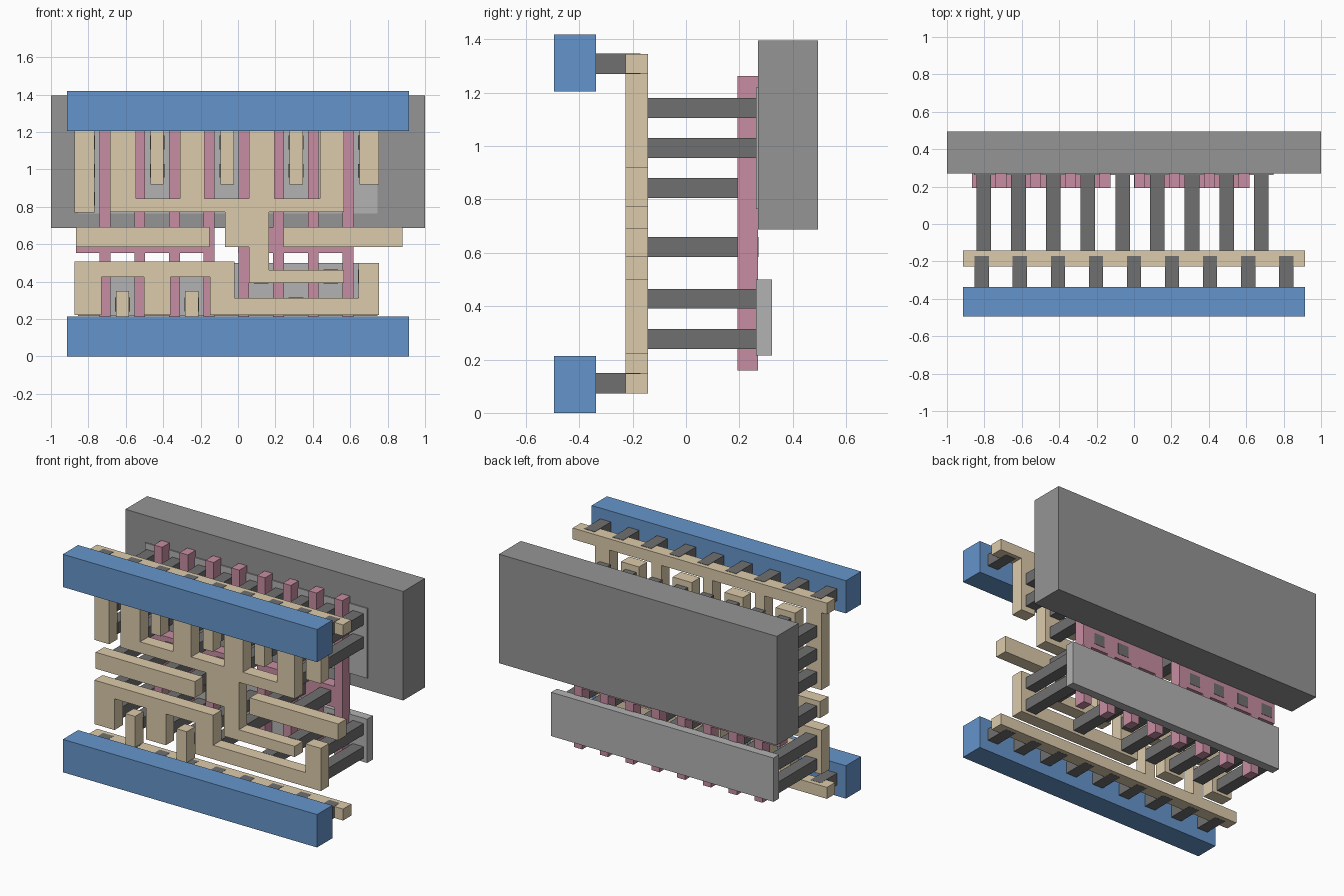
import bpy, bmesh


def material(name, *rgb):
    m = bpy.data.materials.new(name)
    m.diffuse_color = (*rgb, 1)
    return m


BLUE = material("blue", 0.13, 0.30, 0.60)
TAN = material("tan", 0.72, 0.60, 0.41)
PINK = material("pink", 0.57, 0.27, 0.36)
MID = material("mid_grey", 0.30, 0.30, 0.30)
PALE = material("pale_grey", 0.45, 0.45, 0.45)
DARK = material("dark_grey", 0.16, 0.16, 0.16)


def plate(name, outline, y0, y1, mat):
    """Extrude an x-z outline from y0 to y1."""
    bm = bmesh.new()
    face = bm.faces.new([bm.verts.new((x, y0, z)) for x, z in outline])
    ext = bmesh.ops.extrude_face_region(bm, geom=[face])
    for v in ext["geom"]:
        if isinstance(v, bmesh.types.BMVert):
            v.co.y = y1
    bmesh.ops.recalc_face_normals(bm, faces=bm.faces)
    mesh = bpy.data.meshes.new(name)
    bm.to_mesh(mesh)
    bm.free()
    mesh.materials.append(mat)
    ob = bpy.data.objects.new(name, mesh)
    bpy.context.collection.objects.link(ob)
    return ob


def box(name, x0, x1, y0, y1, z0, z1, mat):
    return plate(name, [(x0, z0), (x1, z0), (x1, z1), (x0, z1)], y0, y1, mat)


def comb(x0, x1, z0, z1, down=(), up=()):
    """Outline of a bar with teeth (xa, xb, tip z) along its bottom and top."""
    pts = [(x0, z0)]
    for a, b, t in down:
        pts += [(a, z0), (a, t), (b, t), (b, z0)]
    pts += [(x1, z0), (x1, z1)]
    for a, b, t in reversed(up):
        pts += [(b, z1), (b, t), (a, t), (a, z1)]
    pts.append((x0, z1))
    # drop repeated points where a tooth meets the bar's end
    return [p for i, p in enumerate(pts) if p != pts[i - 1]]


# Substrate well and the two thin diffusion slabs
box("well_block", -1, 1, 0.27, 0.494, 0.687, 1.396, MID)
box("upper_diffusion", -0.855, 0.745, 0.263, 0.322, 0.765, 1.22, PALE)
box("lower_diffusion", -0.855, 0.745, 0.263, 0.322, 0.215, 0.50, PALE)

# Gate combs: a bar crossed by four fingers each
gate = [-0.711 + 0.1855 * k for k in range(8)]
for name, xs, x0, x1 in (("left_gates", gate[:4], -0.865, -0.125),
                         ("right_gates", gate[4:], 0.0, 0.617)):
    plate(name, comb(x0, x1, 0.553, 0.69,
                     [(x - 0.029, x + 0.029, 0.158) for x in xs],
                     [(x - 0.029, x + 0.029, 1.263) for x in xs]),
          0.193, 0.27, PINK)

# Metal layer
M = (-0.227, -0.142, TAN)
plate("upper_supply_comb", comb(-0.915, 0.915, 1.273, 1.346, [
    (-0.875, -0.768, 0.77), (-0.467, -0.398, 0.92), (-0.093, -0.022, 0.92),
    (0.276, 0.348, 0.92), (0.65, 0.755, 0.92)]), *M)
plate("lower_supply_comb", comb(-0.915, 0.915, 0.073, 0.148, up=[
    (-0.652, -0.582, 0.35), (-0.283, -0.21, 0.35)]), *M)
plate("left_input_bar", comb(-0.865, -0.152, 0.585, 0.692), *M)
plate("right_input_bar", comb(0.243, 0.88, 0.585, 0.692), *M)
upper = comb(-0.685, 0.567, 0.772, 0.845, up=[
    (-0.685, -0.546, 1.22), (-0.31, -0.178, 1.22),
    (0.058, 0.195, 1.22), (0.438, 0.567, 1.22)])
stem = [(-0.07, 0.772), (-0.07, 0.585), (0.058, 0.585), (0.058, 0.393),
        (0.567, 0.393), (0.567, 0.463), (0.165, 0.463), (0.165, 0.772)]
plate("output_net", upper[:1] + stem + upper[1:], *M)
plate("lower_link_net", [
    (-0.875, 0.222), (-0.73, 0.222), (-0.73, 0.425), (-0.502, 0.425),
    (-0.502, 0.222), (-0.36, 0.222), (-0.36, 0.425), (-0.15, 0.425),
    (-0.15, 0.222), (0.755, 0.222), (0.755, 0.50), (0.645, 0.50),
    (0.645, 0.313), (-0.02, 0.313), (-0.02, 0.508), (-0.875, 0.508)], *M)

# Contact posts from the metal back to gates and diffusion, by row height
rows = {1.143: range(9), 0.993: range(9), 0.843: (0, 1, 3, 5, 7),
        0.622: (0, 1, 2, 3, 6, 7), 0.428: (0, 2, 4, 5, 7, 8),
        0.277: (0, 1, 2, 3, 4, 6, 8)}
for z, columns in rows.items():
    for k in columns:
        x = -0.803 + 0.1855 * k
        back = 0.272 if z == 0.622 else 0.265
        box("contact_post", x - 0.039, x + 0.039, -0.145, back,
            z - 0.037, z + 0.037, DARK)

# Front rails and the short vias that join them to the supply combs
for name, z0, z1, via_z in (("lower_rail", 0, 0.214, 0.1105),
                            ("upper_rail", 1.205, 1.418, 1.3095)):
    box(name, -0.915, 0.915, -0.494, -0.337, z0, z1, BLUE)
    for k in range(9):
        x = (k - 4) * 0.2035
        box("rail_via", x - 0.038, x + 0.038, -0.34, -0.17,
            via_z - 0.0385, via_z + 0.0385, DARK)
